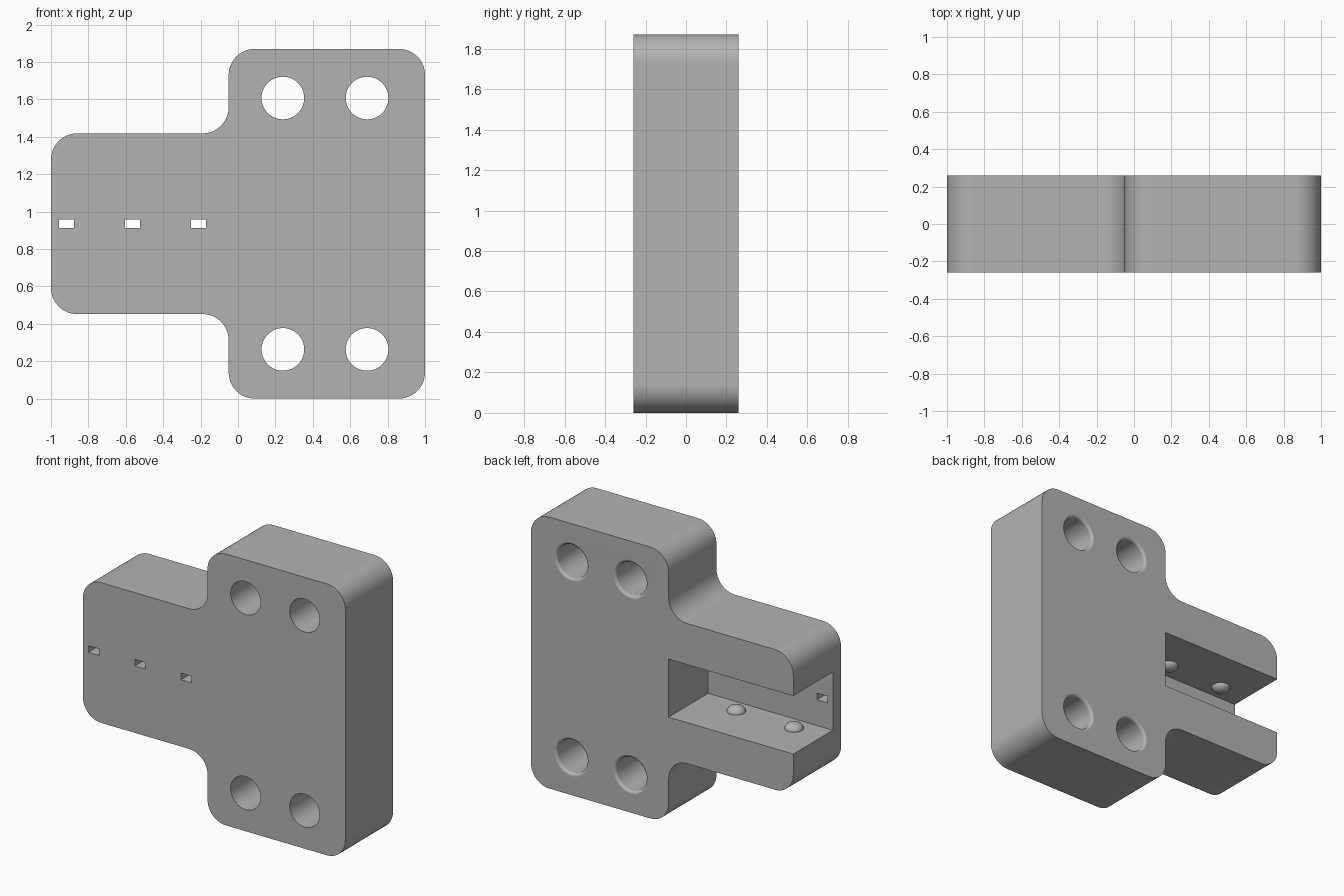
import bpy, bmesh
from math import sin, cos, pi
from mathutils import Matrix, Vector

cube = bpy.data.objects.get("Cube")
if cube:
    bpy.data.objects.remove(cube, do_unlink=True)

grey = bpy.data.materials.new("mid grey")
grey.use_nodes = True
grey.diffuse_color = (0.45, 0.45, 0.45, 1)
grey.node_tree.nodes["Principled BSDF"].inputs["Base Color"].default_value = (0.45, 0.45, 0.45, 1)

HALF = 0.26        # half thickness
MID = 0.935        # height of the symmetry plane
STEP = -0.05       # where the arm meets the plate
ARM = 0.483        # half height of the arm
FILLET = 0.14


def make_object(name, bm):
    bmesh.ops.recalc_face_normals(bm, faces=bm.faces)
    mesh = bpy.data.meshes.new(name)
    bm.to_mesh(mesh)
    bm.free()
    mesh.materials.append(grey)
    obj = bpy.data.objects.new(name, mesh)
    bpy.context.collection.objects.link(obj)
    return obj


def box(name, x0, x1, y0, y1, z0, z1):
    bm = bmesh.new()
    place = Matrix.Translation(((x0 + x1) / 2, (y0 + y1) / 2, (z0 + z1) / 2))
    bmesh.ops.create_cube(bm, size=1, matrix=place @ Matrix.Diagonal((x1 - x0, y1 - y0, z1 - z0, 1)))
    return make_object(name, bm)


def rounded(corners, radius, steps=12):
    """Round every right-angled corner of an outline."""
    points = []
    for i, corner in enumerate(corners):
        c = Vector(corner)
        a = (Vector(corners[i - 1]) - c).normalized() * radius
        b = (Vector(corners[(i + 1) % len(corners)]) - c).normalized() * radius
        for k in range(steps + 1):
            t = pi / 2 * k / steps
            points.append(c + a * (1 - sin(t)) + b * (1 - cos(t)))
    return points


def cut(target, cutter):
    cutter.hide_render = True
    mod = target.modifiers.new("cut", 'BOOLEAN')
    mod.operation = 'DIFFERENCE'
    mod.solver = 'EXACT'
    mod.object = cutter
    bpy.context.view_layer.objects.active = target
    bpy.ops.object.modifier_apply(modifier=mod.name)
    bpy.data.objects.remove(cutter, do_unlink=True)


def smooth(obj):
    bpy.ops.object.select_all(action='DESELECT')
    obj.select_set(True)
    bpy.context.view_layer.objects.active = obj
    bpy.ops.object.shade_smooth_by_angle(angle=pi / 6)


# Body: stepped plate and arm, rounded outline
outline = rounded([(-1, MID - ARM), (STEP, MID - ARM), (STEP, 0), (1, 0),
                   (1, 2 * MID), (STEP, 2 * MID), (STEP, MID + ARM), (-1, MID + ARM)], FILLET)
bm = bmesh.new()
face = bm.faces.new([bm.verts.new((p.x, -HALF, p.y)) for p in outline])
side = bmesh.ops.extrude_face_region(bm, geom=[face])["geom"]
bmesh.ops.translate(bm, vec=(0, 2 * HALF, 0), verts=[v for v in side if isinstance(v, bmesh.types.BMVert)])
body = make_object("body", bm)

# Channel in the arm, open to the back and the end
cut(body, box("channel_cutter", -1.2, STEP, -0.17, HALF + 0.2, MID - 0.2, MID + 0.2))

# Small windows through the channel wall
for x in (-0.918, -0.565, -0.212):
    cut(body, box("window_cutter", x - 0.04, x + 0.04, -HALF - 0.1, 0, MID - 0.023, MID + 0.023))

# Bolt holes with a rounded rim at the back
R, RIM = 0.114, 0.02
profile = [(R, -HALF - 0.1)]
for k in range(7):
    t = pi / 2 * k / 6
    profile.append((R + RIM * (1 - cos(t)), HALF - RIM * (1 - sin(t))))
profile.append((R + RIM, HALF + 0.1))
SIDES = 48
for x in (0.24, 0.69):
    for dz in (-0.672, 0.672):
        bm = bmesh.new()
        rings = [[bm.verts.new((x + r * cos(2 * pi * i / SIDES), y, MID + dz + r * sin(2 * pi * i / SIDES)))
                  for i in range(SIDES)] for r, y in profile]
        for lower, upper in zip(rings, rings[1:]):
            for i in range(SIDES):
                j = (i + 1) % SIDES
                bm.faces.new((lower[i], lower[j], upper[j], upper[i]))
        bm.faces.new(rings[0])
        bm.faces.new(rings[-1])
        cut(body, make_object("hole_cutter", bm))

smooth(body)
weighted = body.modifiers.new("flat face shading", 'WEIGHTED_NORMAL')
weighted.keep_sharp = True

# Domed bumps on the floor and ceiling of the channel
for x, end in ((-0.785, "outer"), (-0.345, "inner")):
    for sign, level in ((-1, "lower"), (1, "upper")):
        bm = bmesh.new()
        bmesh.ops.create_uvsphere(bm, u_segments=32, v_segments=16, radius=1,
                                  matrix=Matrix.Translation((x, -0.055, MID + sign * 0.2))
                                  @ Matrix.Diagonal((0.06, 0.06, 0.042, 1)))
        smooth(make_object(f"{level}_{end}_bump", bm))
